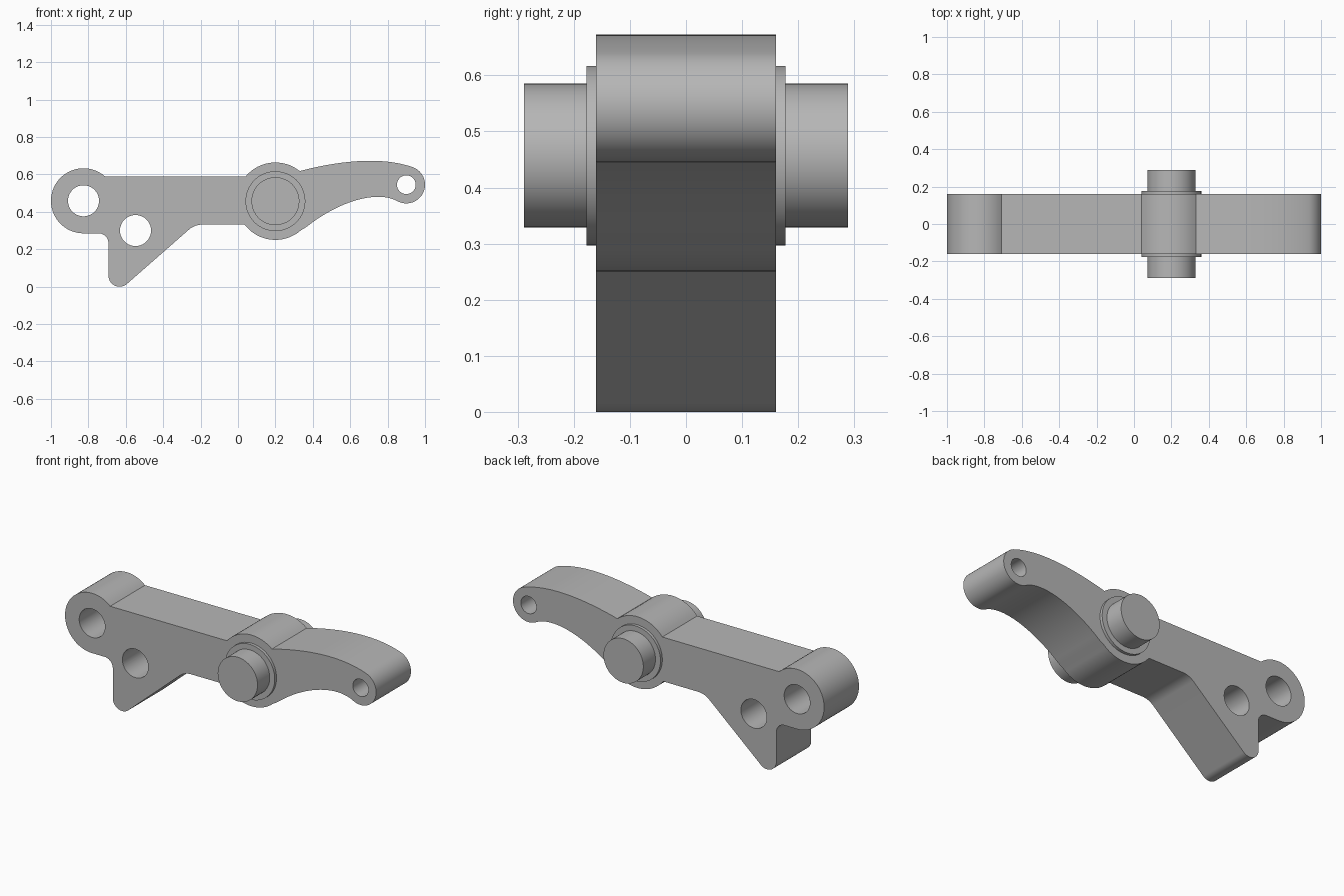
import bpy, bmesh
from math import radians, cos, sin, pi
from mathutils import Vector, Matrix
from mathutils.geometry import interpolate_bezier

cube = bpy.data.objects.get("Cube")
if cube:
    bpy.data.objects.remove(cube, do_unlink=True)

grey = bpy.data.materials.new("steel grey")
grey.use_nodes = True
colour = (0.47, 0.47, 0.47, 1)
grey.diffuse_color = colour
grey.node_tree.nodes["Principled BSDF"].inputs["Base Color"].default_value = colour

HALF_WIDTH = 0.16
PIVOT = (0.2, 0.457)
LEFT_BOSS = (-0.826, 0.459)
END_BOSS = (0.9, 0.545)


def arc(centre, r, start, end):
    """Points in the xz plane from one angle to another, in degrees."""
    n = max(4, round(abs(end - start) / 6))
    angles = [radians(start + (end - start) * i / n) for i in range(n + 1)]
    return [(centre[0] + r * cos(a), centre[1] + r * sin(a)) for a in angles]


def bezier(*points):
    """Inner points of a curve between two arcs."""
    p = [Vector((x, z, 0)) for x, z in points]
    return [(v.x, v.y) for v in interpolate_bezier(*p, 24)][1:-1]


def finish(bm, name):
    bmesh.ops.recalc_face_normals(bm, faces=bm.faces)
    mesh = bpy.data.meshes.new(name)
    bm.to_mesh(mesh)
    bm.free()
    mesh.materials.append(grey)
    obj = bpy.data.objects.new(name, mesh)
    bpy.context.collection.objects.link(obj)
    return obj


def smooth(obj):
    bpy.ops.object.select_all(action='DESELECT')
    obj.select_set(True)
    bpy.context.view_layer.objects.active = obj
    bpy.ops.object.shade_smooth_by_angle(angle=radians(25))


def cylinder(name, centre, r, half_length):
    bm = bmesh.new()
    turn = Matrix.Translation((centre[0], 0, centre[1])) @ Matrix.Rotation(pi / 2, 4, 'X')
    bmesh.ops.create_cone(bm, cap_ends=True, segments=64, radius1=r, radius2=r,
                          depth=2 * half_length, matrix=turn)
    return finish(bm, name)


# Lever outline, clockwise from the underside of the left boss
outline = arc(LEFT_BOSS, 0.174, 270, 48)
outline += arc(PIVOT, 0.207, 140.5, 51)
outline += bezier((0.329, 0.618), (0.55, 0.675), (0.77, 0.697), (0.937, 0.638))
outline += arc(END_BOSS, 0.1, 68, -115)
outline += bezier((0.858, 0.454), (0.75, 0.52), (0.53, 0.46), (0.339, 0.297))
outline += arc(PIVOT, 0.207, -49, -143)
outline += arc((-0.19, 0.222), 0.11, 90, 130)
outline += arc((-0.633, 0.06), 0.06, -49, -180)
outline += arc((-0.745, 0.233), 0.052, 0, 90)

# Lever body
bm = bmesh.new()
face = bm.faces.new([bm.verts.new((x, -HALF_WIDTH, z)) for x, z in outline])
side = bmesh.ops.extrude_face_region(bm, geom=[face], use_keep_orig=True)
moved = [g for g in side["geom"] if isinstance(g, bmesh.types.BMVert)]
bmesh.ops.translate(bm, verts=moved, vec=(0, 2 * HALF_WIDTH, 0))
lever = finish(bm, "lever_body")

# Through holes
for centre, r in ((LEFT_BOSS, 0.083), ((-0.548, 0.3), 0.083), (END_BOSS, 0.05)):
    cutter = cylinder("hole_cutter", centre, r, 0.3)
    cutter.hide_render = True
    cut = lever.modifiers.new("hole", 'BOOLEAN')
    cut.operation = 'DIFFERENCE'
    cut.solver = 'EXACT'
    cut.object = cutter
    bpy.context.view_layer.objects.active = lever
    bpy.ops.object.modifier_apply(modifier=cut.name)
    bpy.data.objects.remove(cutter, do_unlink=True)
smooth(lever)

# Pivot collar and pin, both showing on each side
smooth(cylinder("pivot_collar", PIVOT, 0.16, 0.177))
smooth(cylinder("pivot_pin", PIVOT, 0.128, 0.289))
